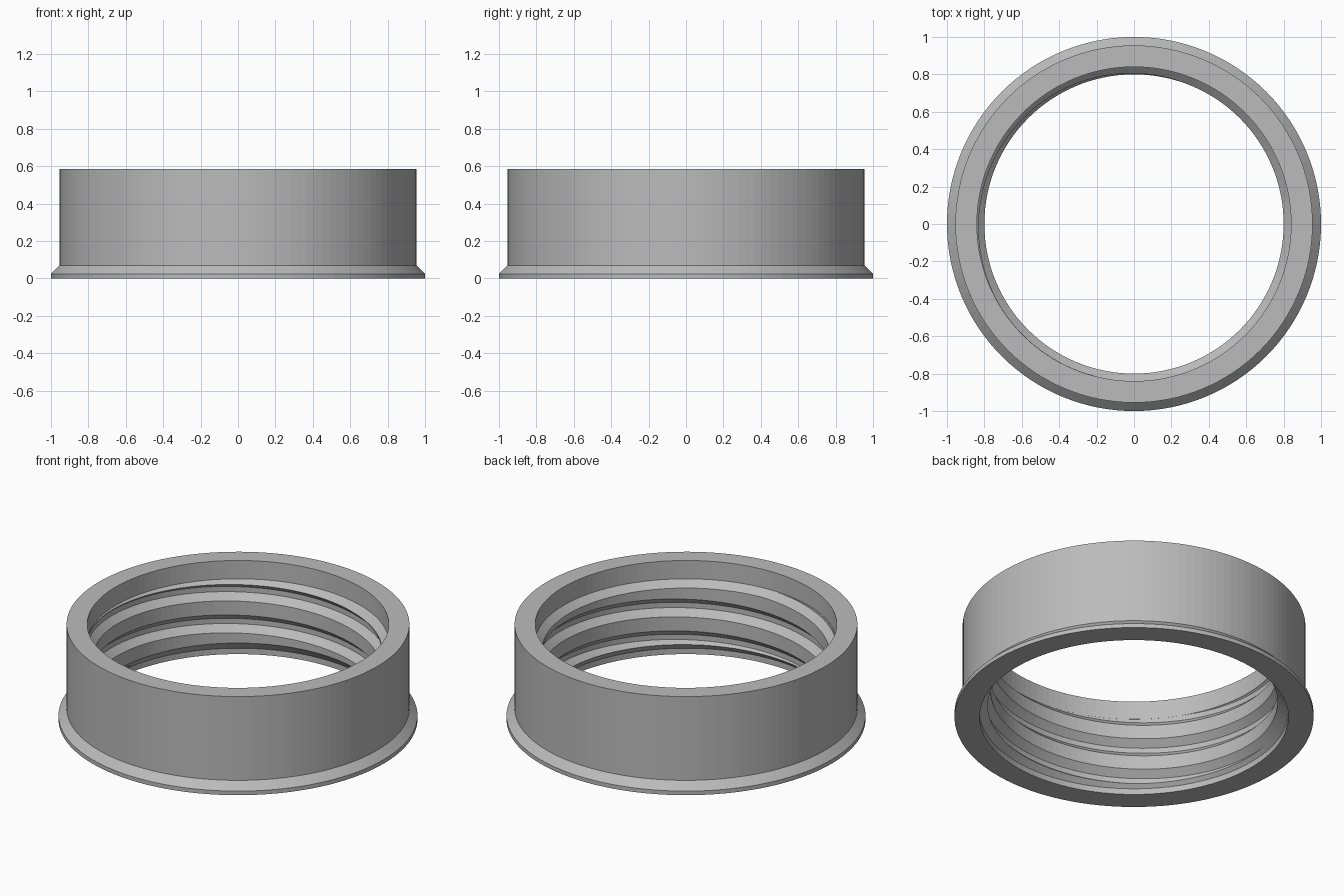
import bpy, bmesh, math

old = bpy.data.objects.get("Cube")
if old:
    bpy.data.objects.remove(old, do_unlink=True)

SEGMENTS = 128
PITCH = 0.196
BORE, ROOT = 0.80, 0.839


def make_material(name, colour):
    mat = bpy.data.materials.new(name)
    mat.use_nodes = True
    mat.diffuse_color = colour
    mat.node_tree.nodes["Principled BSDF"].inputs["Base Color"].default_value = colour
    return mat


def sweep(name, profile, steps, rise=0.0, closed=True, start=0.0):
    """Turn an (r, z) section about the z axis, rising by `rise` per turn."""
    bm = bmesh.new()
    rings = []
    for i in range(steps if closed else steps + 1):
        turn = start + i / SEGMENTS
        a = math.tau * turn
        rings.append([bm.verts.new((r * math.cos(a), r * math.sin(a), z + rise * turn))
                      for r, z in profile])
    pairs = list(zip(rings, rings[1:]))
    if closed:
        pairs.append((rings[-1], rings[0]))
    n = len(profile)
    for one, two in pairs:
        for j in range(n):
            k = (j + 1) % n
            bm.faces.new((one[j], two[j], two[k], one[k]))
    if not closed:
        bm.faces.new(rings[0])
        bm.faces.new(rings[-1][::-1])
    bmesh.ops.recalc_face_normals(bm, faces=bm.faces)
    mesh = bpy.data.meshes.new(name)
    bm.to_mesh(mesh)
    bm.free()
    obj = bpy.data.objects.new(name, mesh)
    bpy.context.collection.objects.link(obj)
    return obj


grey = make_material("plain grey", (0.5, 0.5, 0.5, 1))

# Collar: flanged outside, stepped and chamfered bore
collar = sweep("threaded_collar", [
    (0.86, 0), (1, 0), (1, 0.025), (0.955, 0.07), (0.955, 0.585),
    (0.84, 0.585), (0.84, 0.472), (BORE, 0.434), (BORE, 0.096), (0.86, 0.036),
], SEGMENTS)
collar.data.materials.append(grey)

# Right-hand thread groove: trapezoid section swept up a helix
inner = 0.785
slope = ROOT - inner
root_low = 0.398 - PITCH * 0.375
groove = sweep("thread_cutter", [
    (inner, root_low - slope), (ROOT, root_low),
    (ROOT, root_low + 0.032), (inner, root_low + 0.032 + slope),
], int(SEGMENTS * 2.85), PITCH, closed=False, start=-1.853)
groove.data.materials.append(grey)
groove.hide_render = True

# Cut the groove into the bore
cut = collar.modifiers.new("thread", 'BOOLEAN')
cut.operation = 'DIFFERENCE'
cut.solver = 'EXACT'
cut.object = groove
bpy.context.view_layer.objects.active = collar
collar.select_set(True)
bpy.ops.object.modifier_apply(modifier=cut.name)
bpy.data.objects.remove(groove, do_unlink=True)
